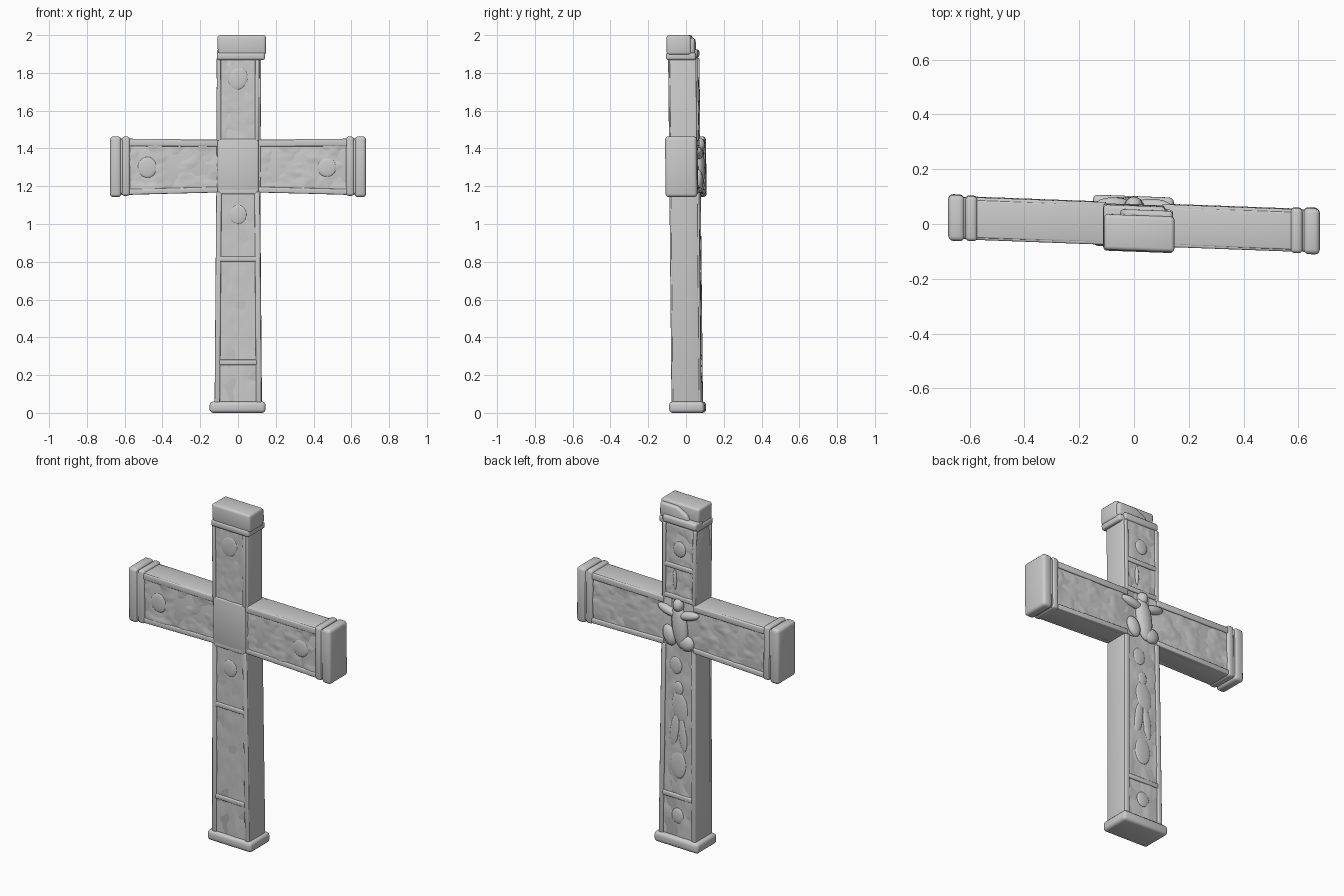
import bpy, bmesh, math
from mathutils import Vector, noise, Matrix

if "Cube" in bpy.data.objects:
    bpy.data.objects.remove(bpy.data.objects["Cube"])


def warp(co):
    # The whole cross is turned slightly about z and leans a little forward
    return Vector((co.x, co.y - 0.037 * co.x - 0.010 * (co.z - 1), co.z))


def finish(name, bm):
    bmesh.ops.recalc_face_normals(bm, faces=bm.faces)
    for v in bm.verts:
        v.co = warp(v.co)
    me = bpy.data.meshes.new(name)
    bm.to_mesh(me)
    bm.free()
    ob = bpy.data.objects.new(name, me)
    bpy.context.collection.objects.link(ob)
    bpy.ops.object.select_all(action='DESELECT')
    ob.select_set(True)
    bpy.context.view_layer.objects.active = ob
    bpy.ops.object.shade_smooth_by_angle(angle=math.radians(40))
    return ob


def prism(name, pts, y0, y1, bevel=0.008):
    # Outline in the xz plane extruded along y, with rounded edges
    bm = bmesh.new()
    f = bm.faces.new([bm.verts.new((x, y0, z)) for x, z in pts])
    r = bmesh.ops.extrude_face_region(bm, geom=[f])
    for v in r['geom']:
        if isinstance(v, bmesh.types.BMVert):
            v.co.y = y1
    bmesh.ops.bevel(bm, geom=bm.edges[:], offset=bevel, segments=3, profile=0.5,
                    affect='EDGES', clamp_overlap=True)
    return finish(name, bm)


def block(name, x0, x1, z0, z1, y0, y1, bevel=0.012):
    return prism(name, [(x0, z0), (x1, z0), (x1, z1), (x0, z1)], y0, y1, bevel)


def strip(name, p, q, w, y0, y1):
    # Raised border bar from p to q
    p, q = Vector(p), Vector(q)
    d = (q - p).normalized()
    n = Vector((-d.y, d.x)) * w / 2
    return prism(name, [p - n, q - n, q + n, p + n], y0, y1, 0.006)


def panel(name, pts, y, amp, seed):
    # Worn, uneven panel surface spanning four corners
    a, b, c, d = [Vector(p) for p in pts]
    bm = bmesh.new()
    bmesh.ops.create_grid(bm, x_segments=36, y_segments=36, size=0.5)
    for v in bm.verts:
        s, t = v.co.x + 0.5, v.co.y + 0.5
        p = a.lerp(b, s).lerp(d.lerp(c, s), t)
        k = noise.noise(Vector((p.x * 13, seed, p.y * 13)))
        k += 0.5 * noise.noise(Vector((p.x * 30, seed + 5, p.y * 30)))
        v.co = (p.x, y + amp * k, p.y)
    ob = finish(name, bm)
    if y < 0 and ob.data.polygons[0].normal.y > 0 or y > 0 and ob.data.polygons[0].normal.y < 0:
        ob.data.flip_normals()


def blobs(name, items, y):
    # Soft relief carving made of flattened ellipsoids (x, z, rx, rz, ry, angle)
    bm = bmesh.new()
    for x, z, rx, rz, ry, ang in items:
        m = (Matrix.Translation((x, y, z)) @ Matrix.Rotation(math.radians(ang), 4, 'Y')
             @ Matrix.Diagonal((rx, ry, rz, 1)))
        bmesh.ops.create_uvsphere(bm, u_segments=20, v_segments=12, radius=1, matrix=m)
    finish(name, bm)


FRONT, BACK = -0.082, 0.076

# Upright and arms
prism("upright", [(-0.124, 0.03), (0.127, 0.03), (0.118, 1.15), (0.123, 1.9),
                  (-0.102, 1.9), (-0.114, 1.7), (-0.112, 1.15)], FRONT + 0.008, BACK - 0.010, 0.006)
for s, side in ((-1, "left"), (1, "right")):
    prism(side + "_arm", [(s * 0.05, 1.17), (s * 0.62, 1.153), (s * 0.62, 1.452), (s * 0.05, 1.446)],
          -0.068, 0.070, 0.006)
    # End mouldings
    block(side + "_end_ridge", *sorted((s * 0.572, s * 0.615)), 1.149, 1.463, -0.080, 0.084, 0.014)
    block(side + "_end_neck", *sorted((s * 0.60, s * 0.64)), 1.157, 1.452, -0.074, 0.078)
    block(side + "_end_cap", *sorted((s * 0.618, s * 0.678)), 1.142, 1.464, -0.082, 0.086, 0.018)

# Foot moulding and top cap, chipped at the back
block("foot_moulding", -0.150, 0.146, 0.0, 0.06, -0.094, 0.092, 0.018)
prism("top_cap", [(-0.106, 1.895), (0.148, 1.895), (0.148, 2.0), (-0.110, 2.0)], -0.088, 0.042, 0.014)
block("top_cap_back", -0.112, 0.115, 1.88, 1.925, 0.0, 0.076, 0.014)
prism("top_cap_back_step", [(-0.06, 1.90), (0.142, 1.90), (0.142, 1.985), (0.03, 1.985), (-0.04, 1.95)],
      0.0, 0.062, 0.014)
block("top_cap_moulding", -0.112, 0.143, 1.868, 1.908, -0.092, 0.066, 0.012)

# Borders and panels on both faces
for face, o, i, ao, ai, sd in (("front", FRONT, FRONT + 0.02, -0.075, -0.05, -1),
                               ("back", BACK, BACK - 0.02, 0.080, 0.05, 1)):
    u = o - sd * 0.008 + sd * 0.001 if sd < 0 else o - 0.009
    a = -0.069 if sd < 0 else 0.071
    amp = 0.003 if sd < 0 else 0.006
    for s, side in ((-1, "left"), (1, "right")):
        strip(f"{face}_{side}_lower_border", (s * 0.110, 0.05), (s * 0.101, 1.17), 0.028, i, o)
        strip(f"{face}_{side}_upper_border", (s * 0.100, 1.44), (s * 0.102, 1.88), 0.022, i, o)
        strip(f"{face}_{side}_arm_top", (s * 0.10, 1.428), (s * 0.58, 1.430), 0.036, ai, ao)
        strip(f"{face}_{side}_arm_bottom", (s * 0.10, 1.182), (s * 0.58, 1.170), 0.030, ai, ao)
        panel(f"{face}_{side}_arm_panel", [(s * 0.10, 1.19), (s * 0.575, 1.18), (s * 0.575, 1.415),
                                           (s * 0.10, 1.415)], a, 0.006, 3 + s)
    panel(face + "_lower_panel", [(-0.10, 0.06), (0.10, 0.06), (0.09, 1.17), (-0.09, 1.17)], u, amp, 9)
    panel(face + "_upper_panel", [(-0.09, 1.44), (0.09, 1.44), (0.092, 1.87), (-0.092, 1.87)], u, amp, 14)

# Crossbars
for n, z, y0, y1 in (("front_foot", 0.268, FRONT, -0.05), ("front_middle", 0.815, FRONT, -0.05),
                     ("front_crossing", 1.172, FRONT, -0.05), ("back_foot", 0.295, 0.05, BACK),
                     ("back_upper", 1.64, 0.05, BACK), ("back_crossing", 1.46, 0.05, BACK)):
    strip(n + "_bar", (-0.10, z), (0.10, z), 0.028, y0, y1)
block("front_crossing_plate", -0.108, 0.108, 1.165, 1.45, FRONT, -0.04, 0.008)

# Worn relief: crossing figure, lower figure, rosettes
blobs("crossing_relief", [(-0.01, 1.30, 0.05, 0.13, 0.030, 8), (-0.07, 1.375, 0.07, 0.026, 0.026, 15),
                          (0.07, 1.375, 0.07, 0.026, 0.026, -15), (0.0, 1.42, 0.032, 0.038, 0.032, 0),
                          (-0.055, 1.21, 0.05, 0.045, 0.026, 0), (0.06, 1.23, 0.04, 0.06, 0.024, 20)], 0.072)
blobs("lower_relief", [(0.0, 0.93, 0.03, 0.04, 0.009, 0), (-0.01, 0.82, 0.05, 0.09, 0.009, 10),
                       (0.025, 0.68, 0.028, 0.10, 0.009, -8), (-0.03, 0.66, 0.026, 0.10, 0.009, 6),
                       (0.0, 0.48, 0.05, 0.08, 0.008, 0), (0.02, 1.06, 0.04, 0.05, 0.008, 0)], 0.066)
blobs("back_rosettes", [(0, 1.745, 0.04, 0.045, 0.010, 0), (0, 0.18, 0.04, 0.045, 0.010, 0),
                        (0.03, 1.56, 0.012, 0.06, 0.010, 0)], 0.066)
blobs("front_rosettes", [(0, 1.05, 0.045, 0.05, 0.007, 0), (0, 1.77, 0.05, 0.06, 0.007, 20)], -0.074)
blobs("front_arm_relief", [(-0.48, 1.30, 0.05, 0.055, 0.008, 0), (0.47, 1.30, 0.05, 0.05, 0.008, 0)], -0.068)
